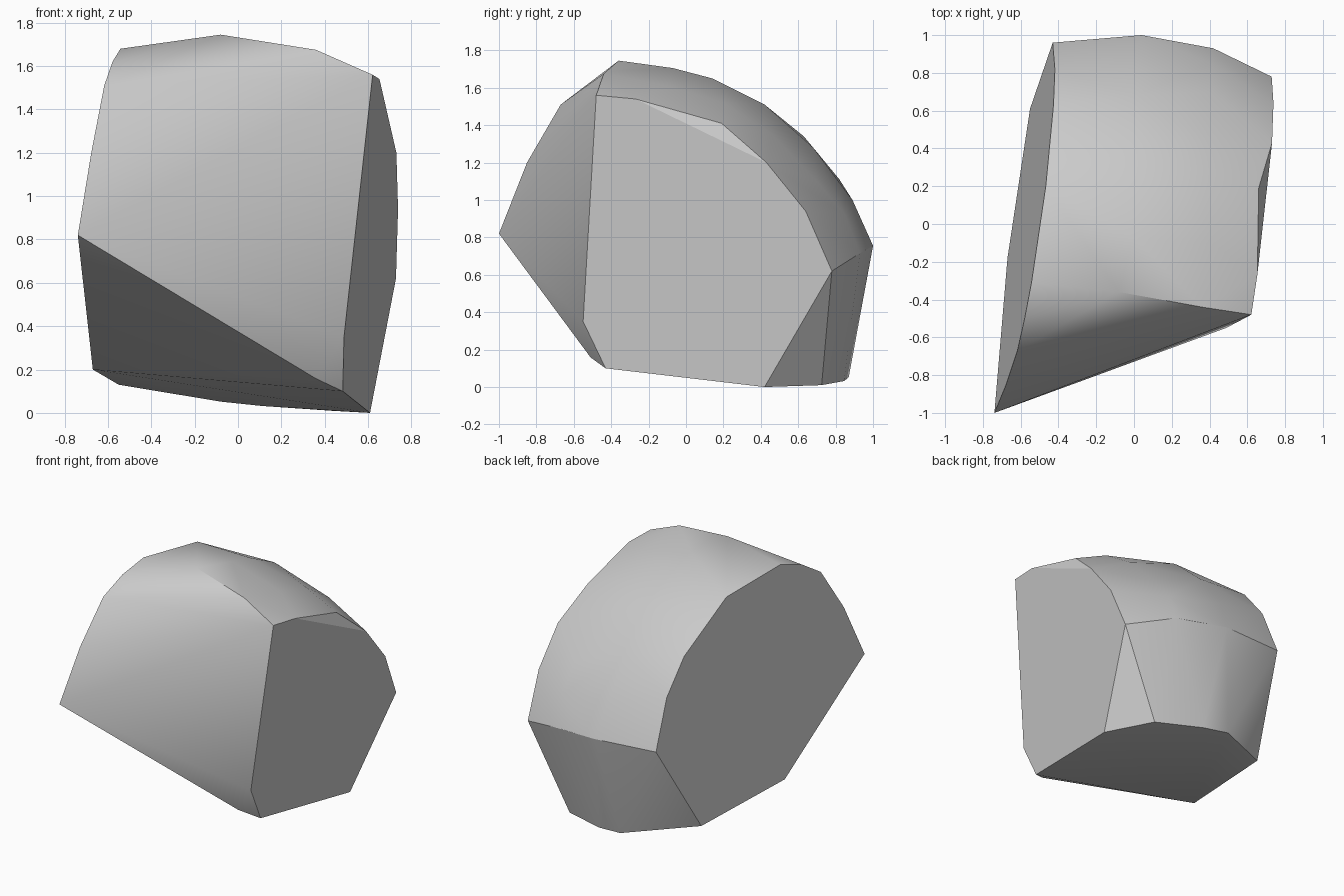
import bpy
import bmesh
import math

# Remove only the default cube
default_cube = bpy.data.objects.get("Cube")
if default_cube:
    bpy.data.objects.remove(default_cube, do_unlink=True)


def on_side_plane(offset, points):
    """Place (y, z) outline points on a slightly tilted flat side."""
    return [(offset + 0.16 * y + 0.1 * z, y, z) for y, z in points]


def make_material(name, color):
    material = bpy.data.materials.new(name)
    material.use_nodes = True
    material.diffuse_color = color
    material.node_tree.nodes["Principled BSDF"].inputs["Base Color"].default_value = color
    return material


# Flat cut on the -x side
right_cut = on_side_plane(-0.661, [
    (-1, 0.82), (-0.85, 1.2), (-0.67, 1.51), (-0.5, 1.62), (-0.31, 1.68),
    (0.2, 1.62), (0.63, 1.34), (0.82, 1.11), (0.96, 0.77), (0.61, 0.13), (-0.18, 0.2)])

# Flat cut on the +x side
left_cut = on_side_plane(0.542, [
    (-0.48, 1.56), (-0.27, 1.54), (0.43, 1.2), (0.64, 0.94), (0.78, 0.62),
    (0.42, 0), (-0.43, 0.1), (-0.55, 0.35)])

# Rounded crown: a central arc and a lower arc towards +x
center_arc = [(0, y, z) for y, z in [
    (-0.07, 1.705), (0.14, 1.65), (0.42, 1.51), (0.68, 1.28), (0.89, 1)]]
outer_arc = [(0.41, y, z) for y, z in [
    (-0.1, 1.61), (0.2, 1.52), (0.46, 1.35), (0.7, 1.1), (0.85, 0.92)]]
crown = [(-0.08, -0.36, 1.745), (0.36, -0.44, 1.675), (0.66, 0.19, 1.41)]

# Back rim, underside rim and front lower corner
back_rim = [(0.04, 1, 0.755), (0.42, 0.93, 0.715)]
base_rim = [(0.43, 0.725, 0.01), (0.11, 0.845, 0.032), (-0.08, 0.87, 0.052), (-0.38, 0.7, 0.105)]
front_corner = [(0.36, -0.51, 0.158)]

# Wrap every outline in one convex faceted stone
bm = bmesh.new()
for group in (right_cut, left_cut, center_arc, outer_arc, crown, back_rim, base_rim, front_corner):
    for point in group:
        bm.verts.new(point)
hull = bmesh.ops.convex_hull(bm, input=bm.verts[:])
unused = {item for key in ("geom_interior", "geom_unused") for item in hull[key]
          if isinstance(item, bmesh.types.BMVert)}
bmesh.ops.delete(bm, geom=list(unused), context="VERTS")
bmesh.ops.dissolve_limit(bm, angle_limit=math.radians(1.5), verts=bm.verts[:], edges=bm.edges[:])
bmesh.ops.recalc_face_normals(bm, faces=bm.faces[:])

mesh = bpy.data.meshes.new("stone_fragment")
bm.to_mesh(mesh)
bm.free()
stone = bpy.data.objects.new("stone_fragment", mesh)
bpy.context.collection.objects.link(stone)
mesh.materials.append(make_material("stone grey", (0.6, 0.6, 0.6, 1)))

# Soft shading on the crown, crisp edges around the flat cuts
bpy.ops.object.select_all(action="DESELECT")
stone.select_set(True)
bpy.context.view_layer.objects.active = stone
bpy.ops.object.shade_smooth_by_angle(angle=math.radians(30))
